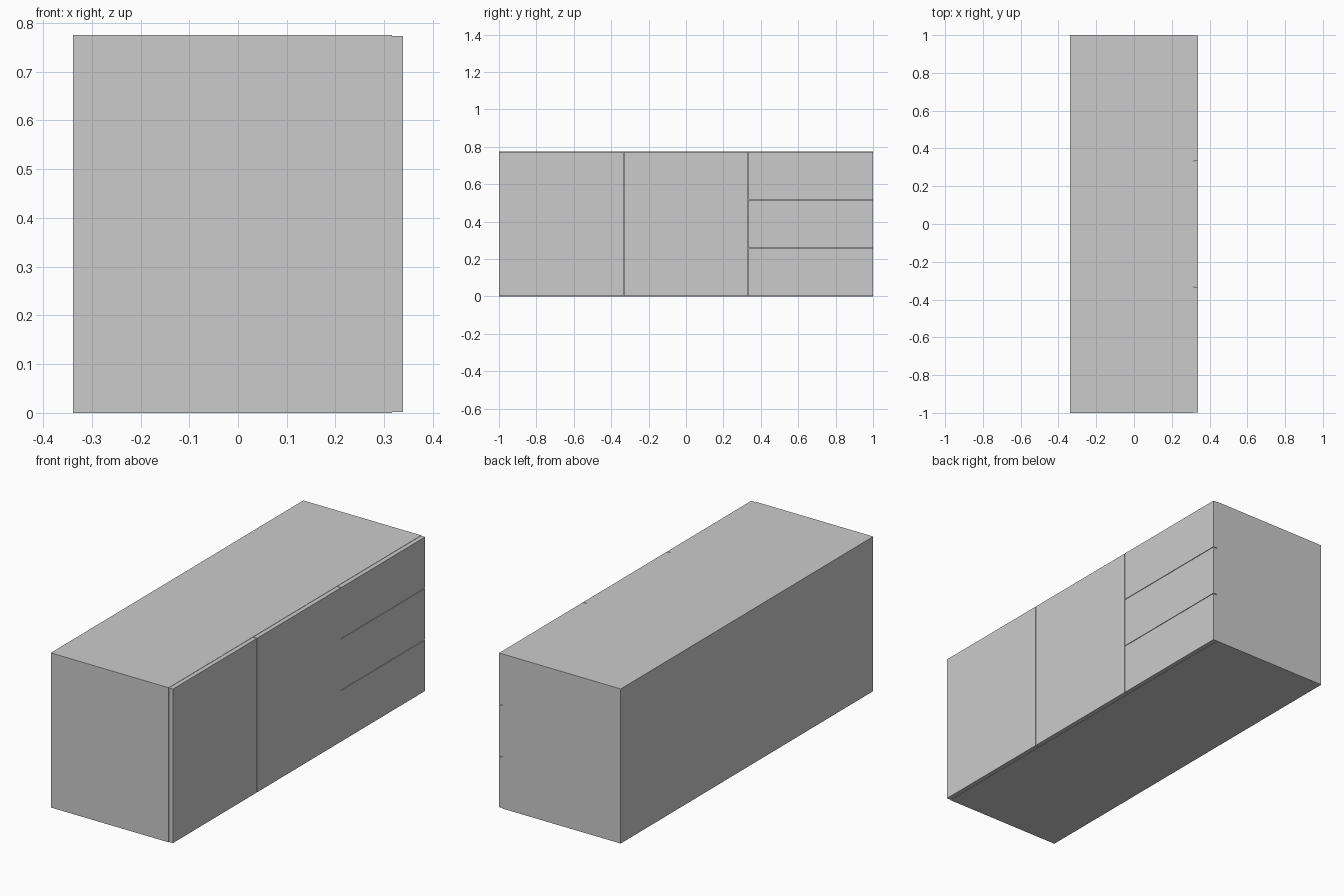
import bpy

if "Cube" in bpy.data.objects:
    bpy.data.objects.remove(bpy.data.objects["Cube"])

HALF_X, HALF_Y, HEIGHT = 0.338, 1.0, 0.775
FRONT_X = 0.316      # plane where the door and drawer fronts begin
GAP = 0.0015         # half of the reveal between neighbouring fronts


def box(name, lo, hi):
    bpy.ops.mesh.primitive_cube_add(
        size=1, location=[(a + b) / 2 for a, b in zip(lo, hi)])
    ob = bpy.context.object
    ob.name = name
    ob.scale = [b - a for a, b in zip(lo, hi)]
    bpy.ops.object.transform_apply(location=False, rotation=False, scale=True)
    return ob


def front_panel(name, y0, y1, z0, z1):
    box(name, (FRONT_X, y0 + GAP, z0 + GAP), (HALF_X, y1 - GAP, z1 - GAP))


# Cabinet body
box("cabinet_body", (-HALF_X, -HALF_Y, 0), (FRONT_X, HALF_Y, HEIGHT))

# Two doors
third = 2 * HALF_Y / 3
for i in range(2):
    y = -HALF_Y + i * third
    front_panel(f"door_{i + 1}", y, y + third, 0, HEIGHT)

# Stack of three drawer fronts
step = HEIGHT / 3
for i in range(3):
    front_panel(f"drawer_front_{i + 1}", HALF_Y - third, HALF_Y,
                i * step, (i + 1) * step)
